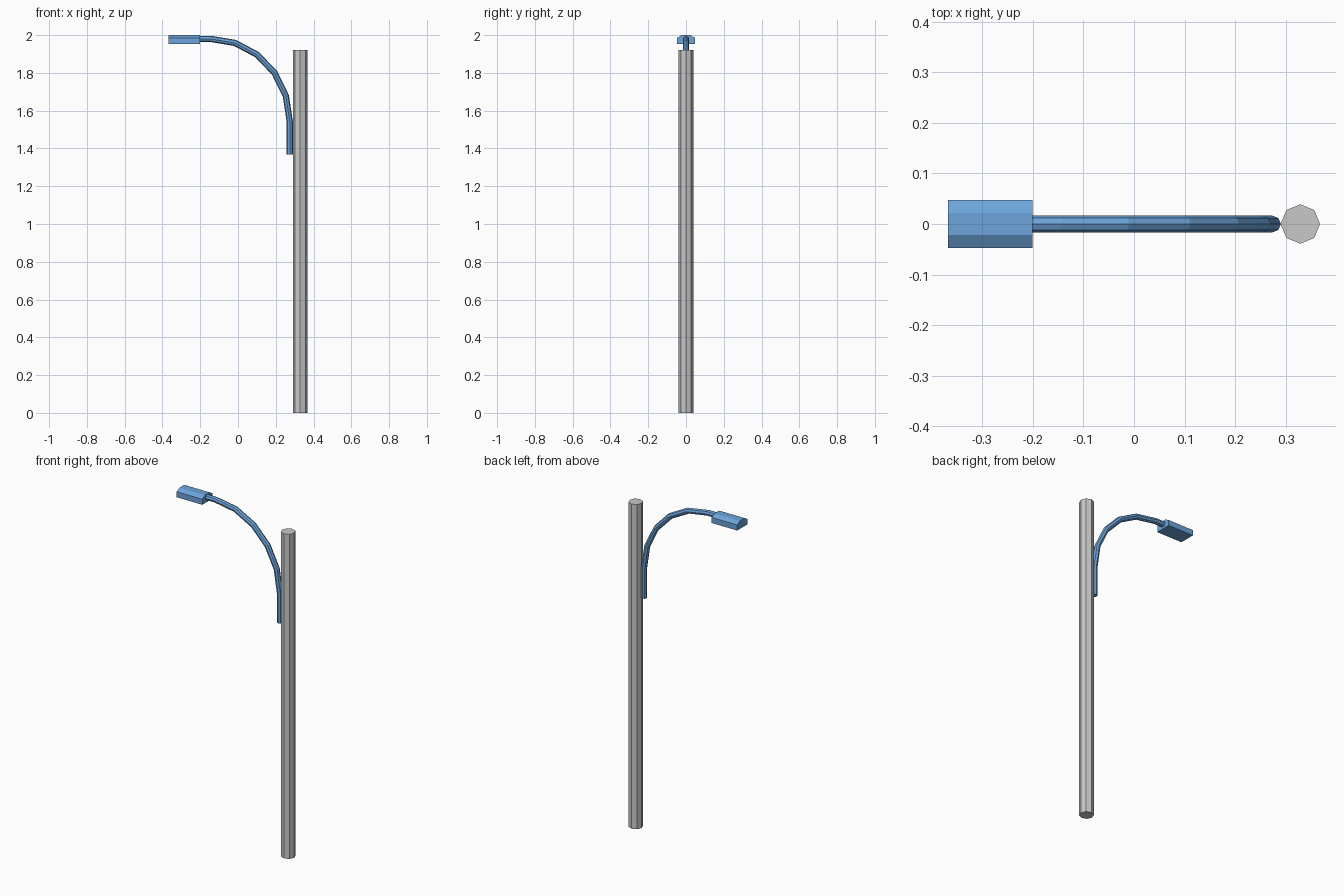
import bpy, bmesh, math
from mathutils import Vector

if "Cube" in bpy.data.objects:
    bpy.data.objects.remove(bpy.data.objects["Cube"])


def material(name, rgb):
    m = bpy.data.materials.new(name)
    m.diffuse_color = (*rgb, 1)
    m.use_nodes = True
    m.node_tree.nodes["Principled BSDF"].inputs["Base Color"].default_value = m.diffuse_color
    return m


GREY = material("pole grey", (0.58, 0.58, 0.58))
BLUE = material("lamp blue", (0.15, 0.37, 0.70))


def loft(name, rings, mat):
    """Join equal-sized rings of points into a capped solid."""
    bm = bmesh.new()
    loops = [[bm.verts.new(p) for p in ring] for ring in rings]
    n = len(loops[0])
    for a, b in zip(loops, loops[1:]):
        for i in range(n):
            j = (i + 1) % n
            bm.faces.new((a[i], a[j], b[j], b[i]))
    bm.faces.new(loops[0])
    bm.faces.new(loops[-1])
    bmesh.ops.recalc_face_normals(bm, faces=bm.faces)
    me = bpy.data.meshes.new(name)
    bm.to_mesh(me)
    bm.free()
    me.materials.append(mat)
    ob = bpy.data.objects.new(name, me)
    bpy.context.collection.objects.link(ob)
    return ob


def circle(r, n=8):
    return [(r * math.cos(math.tau * i / n), r * math.sin(math.tau * i / n)) for i in range(n)]


# Octagonal pole
loft("pole", [[(0.329 + u, v, z) for u, v in circle(0.039)] for z in (0, 1.92)], GREY)

# Curved arm: straight foot, quarter ellipse in five steps, straight end in the lamp
path = [Vector((0.274, 0, 1.367))]
for k in range(6):
    a = math.radians(18 * k)
    path.append(Vector((-0.145 + 0.419 * math.cos(a), 0, 1.542 + 0.438 * math.sin(a))))
path.append(Vector((-0.205, 0, 1.98)))

rings = []
for i, p in enumerate(path):
    d0 = (p - path[max(i - 1, 0)]).normalized()
    d1 = (path[min(i + 1, len(path) - 1)] - p).normalized()
    t = (d0 + d1).normalized()
    miter = 1 / max(t.dot(d0), t.dot(d1))
    side = Vector((t.z, 0, -t.x)) * miter
    rings.append([p + side * u + Vector((0, v, 0)) for u, v in circle(0.0165)])
loft("arm", rings, BLUE)

# Lamp head with bevelled top edges
half = [(0.047, 1.953), (0.047, 1.986), (0.022, 2.0)]
profile = half + [(-y, z) for y, z in reversed(half)]
loft("lamp_head", [[(x, y, z) for y, z in profile] for x in (-0.368, -0.201)], BLUE)
